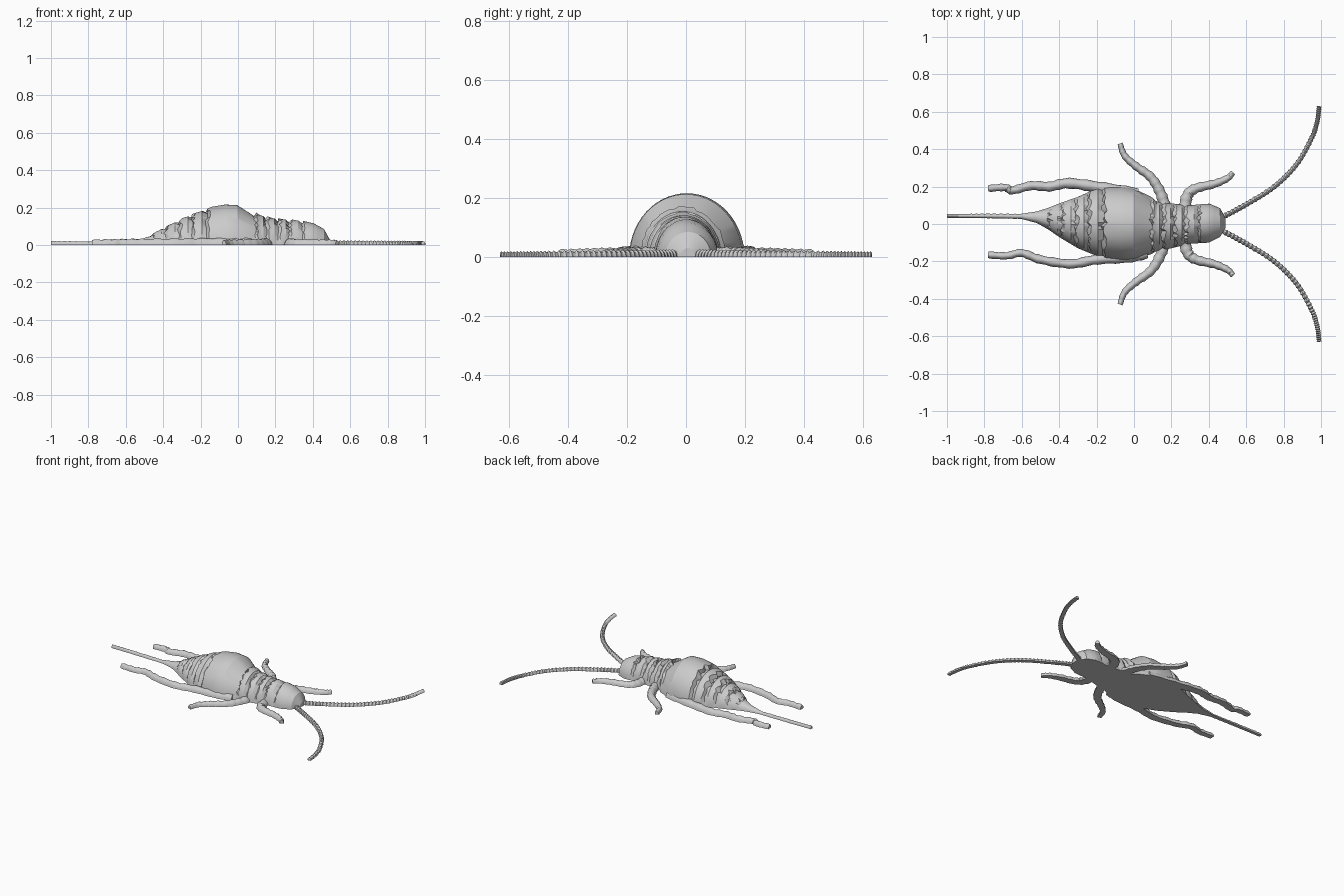
import bpy, bmesh, math, random
from mathutils import Vector

random.seed(4)
if "Cube" in bpy.data.objects:
    bpy.data.objects.remove(bpy.data.objects["Cube"], do_unlink=True)

grey = bpy.data.materials.new("plain grey")
grey.use_nodes = True
GREY = (0.6, 0.6, 0.6, 1)
grey.diffuse_color = GREY
grey.node_tree.nodes["Principled BSDF"].inputs["Base Color"].default_value = GREY


def spline(points, t):
    """Smooth curve through the points, t from 0 to 1."""
    pts = [Vector(p) for p in points]
    f = min(max(t, 0), 1) * (len(pts) - 1)
    i = min(int(f), len(pts) - 2)
    u = f - i
    b, c = pts[i], pts[i + 1]
    a = pts[i - 1] if i else b * 2 - c
    d = pts[i + 2] if i + 2 < len(pts) else c * 2 - b
    return (b * 2 + (c - a) * u + (a * 2 - b * 5 + c * 4 - d) * u**2
            + (b * 3 - a - c * 3 + d) * u**3) / 2


def loft(name, rings, angle):
    """Skin a row of flat-bottomed arches and cap both ends."""
    bm = bmesh.new()
    rows = [[bm.verts.new(p) for p in ring] for ring in rings]
    n = len(rows[0])
    for a, b in zip(rows, rows[1:]):
        for k in range(n):
            m = (k + 1) % n
            bm.faces.new((a[k], a[m], b[m], b[k]))
    bm.faces.new(rows[0])
    bm.faces.new(rows[-1])
    bmesh.ops.recalc_face_normals(bm, faces=bm.faces[:])
    mesh = bpy.data.meshes.new(name)
    bm.to_mesh(mesh)
    bm.free()
    mesh.materials.append(grey)
    obj = bpy.data.objects.new(name, mesh)
    bpy.context.collection.objects.link(obj)
    bpy.ops.object.select_all(action="DESELECT")
    obj.select_set(True)
    bpy.context.view_layer.objects.active = obj
    bpy.ops.object.shade_smooth_by_angle(angle=math.radians(angle))


def limb(name, path, beads, start, end, height, lip=0.15, sides=8):
    """Flat-bottomed tapering tube with swollen joints."""
    rings = []
    steps = beads * 3
    for s in range(steps + 1):
        t = s / steps
        c = spline(path, t)
        along = (spline(path, t + 0.01) - spline(path, t - 0.01)).normalized()
        side = Vector((-along.y, along.x))
        swell = 1 + lip * (0, 0.4, 1)[s % 3] - lip / 2
        w = (start + (end - start) * t) * swell
        h = height * swell * (1.15 - 0.3 * t)
        ring = []
        for k in range(sides + 1):
            a = math.pi * k / sides
            p = c + side * (w * math.cos(a))
            ring.append((p.x, p.y, h * math.sin(a)))
        rings.append(ring)
    loft(name, rings, 40)


# Body outline: x, left edge, right edge, height
outline = [(-0.62, 0.052, 0.032, 0.015), (-0.5, 0.07, 0.0, 0.035),
           (-0.4, 0.11, -0.07, 0.09), (-0.3, 0.145, -0.13, 0.14),
           (-0.2, 0.19, -0.17, 0.18), (-0.12, 0.2, -0.19, 0.207),
           (-0.03, 0.197, -0.195, 0.223), (0.06, 0.175, -0.18, 0.187),
           (0.12, 0.12, -0.145, 0.158), (0.2, 0.11, -0.13, 0.14),
           (0.3, 0.1, -0.105, 0.133), (0.4, 0.11, -0.1, 0.118),
           (0.46, 0.085, -0.07, 0.085), (0.49, 0.03, -0.02, 0.03)]


def outline_at(x):
    for a, b in zip(outline, outline[1:]):
        if x <= b[0]:
            return Vector(a).lerp(Vector(b), (x - a[0]) / (b[0] - a[0]))
    return Vector(outline[-1])


def arch(x, scale, jag, sides=28):
    """One body cross-section; jag makes its rim crinkle lengthwise."""
    ring = []
    for k in range(sides + 1):
        a = math.pi * k / sides
        shift = jag * random.uniform(-1, 1) * math.sin(a)
        _, left, right, h = outline_at(x + shift)
        mid, half = (left + right) / 2, (left - right) / 2
        flare = 1 - (1 - scale) * math.sin(a) ** 0.5
        ring.append((x + shift, mid + half * flare * math.cos(a),
                     h * flare * math.sin(a) + 0.0))
    return ring


# Body: overlapping plates, each with a raised crinkled rear rim
seams = [-0.45, -0.38, -0.31, -0.24, -0.16, 0.1, 0.16, 0.22, 0.28, 0.35]
rings = [arch(-0.62, 1, 0), arch(-0.52, 1, 0)]
for s, x in enumerate(seams):
    nxt = seams[s + 1] if s + 1 < len(seams) else 0.44
    rings.append(arch(x - 0.008, 0.87, 0.012))
    rings.append(arch(x + 0.006, 1.02, 0.012))
    for f in (0.35, 0.6):
        rings.append(arch(x + (nxt - x) * f, 1, 0))
rings += [arch(x, 1, 0) for x in (0.43, 0.46, 0.48, 0.49)]
loft("body", rings, 25)

# Tail spike
limb("tail", [(-1.0, 0.043), (-0.8, 0.043), (-0.55, 0.04)], 14, 0.01, 0.014, 0.018, 0.1)

# Hind legs, which differ a little from side to side
limb("left_hind_leg", [(0.02, 0.16), (-0.18, 0.195), (-0.35, 0.218), (-0.45, 0.2),
     (-0.55, 0.205), (-0.65, 0.18), (-0.69, 0.195), (-0.78, 0.19)], 13, 0.032, 0.018, 0.033)
limb("right_hind_leg", [(0.07, -0.155), (-0.03, -0.178), (-0.2, -0.19), (-0.34, -0.213),
     (-0.5, -0.19), (-0.6, -0.155), (-0.68, -0.17), (-0.78, -0.165)], 13, 0.03, 0.018, 0.033)

# Paired front legs, middle legs and antennae
for side, m in (("left", 1), ("right", -1)):
    def mirrored(path):
        return [(x, y * m) for x, y in path]
    limb(side + "_middle_leg", mirrored([(0.17, 0.08), (0.14, 0.17), (0.09, 0.25),
         (0.01, 0.31), (-0.05, 0.365), (-0.075, 0.43)]), 11, 0.032, 0.014, 0.03)
    limb(side + "_front_leg", mirrored([(0.27, 0.07), (0.285, 0.15), (0.33, 0.19),
         (0.43, 0.215), (0.5, 0.245), (0.53, 0.275)]), 10, 0.034, 0.014, 0.03)
    limb(side + "_antenna", mirrored([(0.46, 0.03), (0.6, 0.105), (0.75, 0.2),
         (0.87, 0.32), (0.95, 0.46), (0.98, 0.55), (0.99, 0.63)]), 44, 0.014, 0.012, 0.02, 0.3, 6)
